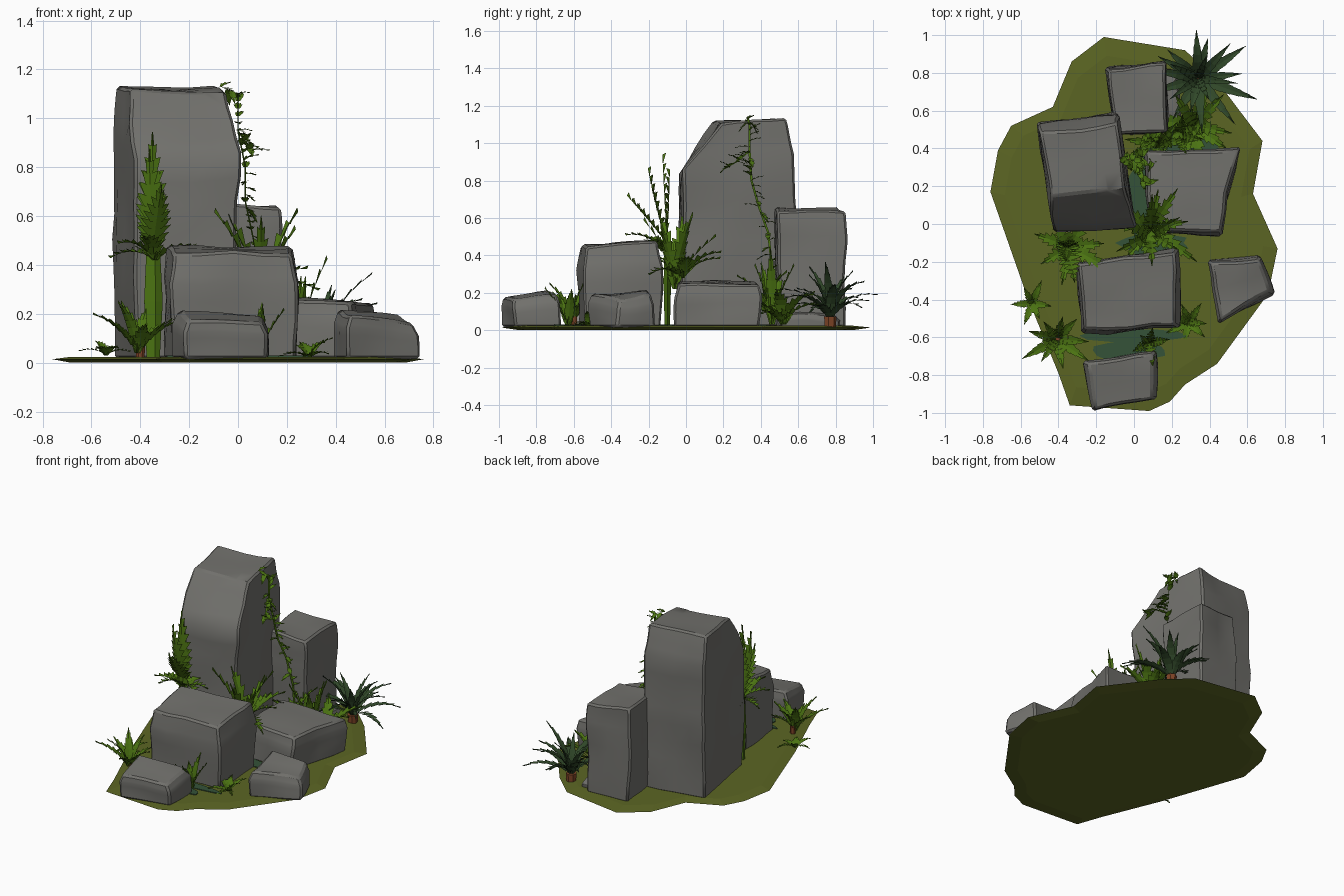
import bpy, bmesh, math, random
from mathutils import Vector, noise

if "Cube" in bpy.data.objects:
    bpy.data.objects.remove(bpy.data.objects["Cube"])

random.seed(4)


def mat(name, r, g, b):
    m = bpy.data.materials.new(name)
    m.diffuse_color = (r, g, b, 1)
    m.use_nodes = True
    m.node_tree.nodes["Principled BSDF"].inputs["Base Color"].default_value = m.diffuse_color
    return m


ROCK = mat("stone grey", 0.165, 0.163, 0.15)
GRASS = mat("olive ground", 0.105, 0.13, 0.017)
LEAF = mat("leaf green", 0.07, 0.17, 0.006)
DARK = mat("dark leaf green", 0.03, 0.065, 0.022)
MOSS = mat("moss green", 0.035, 0.085, 0.04)
BROWN = mat("red brown", 0.22, 0.06, 0.02)


def finish(bm, name, material, smooth=None):
    me = bpy.data.meshes.new(name)
    bm.to_mesh(me)
    bm.free()
    ob = bpy.data.objects.new(name, me)
    bpy.context.collection.objects.link(ob)
    me.materials.append(material)
    if smooth:
        for p in me.polygons:
            p.use_smooth = True
        me.set_sharp_from_angle(angle=math.radians(smooth))
    return ob


def skin(bm, rings):
    """Join closed rings of points and cap both ends."""
    vs = [[bm.verts.new(p) for p in r] for r in rings]
    n = len(vs[0])
    for a, b in zip(vs, vs[1:]):
        for i in range(n):
            j = (i + 1) % n
            bm.faces.new((a[i], a[j], b[j], b[i]))
    bm.faces.new(vs[0][::-1])
    bm.faces.new(vs[-1])


def rock(name, rings, rough=0.022):
    """Blocky stone: loft four-sided rings, subdivide, dent with noise."""
    bm = bmesh.new()
    skin(bm, rings)
    bmesh.ops.subdivide_edges(bm, edges=bm.edges[:], cuts=3, use_grid_fill=True)
    for v in bm.verts:
        d = noise.noise_vector(v.co * 4.5) * rough
        if v.co.z < 0.03:
            d.z = 0
        v.co += d
    bmesh.ops.recalc_face_normals(bm, faces=bm.faces[:])
    ob = finish(bm, name, ROCK, 42)
    b = ob.modifiers.new("worn_edges", "BEVEL")
    b.width, b.limit_method, b.angle_limit = 0.012, "ANGLE", math.radians(48)


def block(name, corners, tops, inset=0.93):
    """Stone from a plan outline and the height of each corner."""
    cx, cy = (sum(c[k] for c in corners) / 4 for k in (0, 1))

    def ring(s, h):
        return [(cx + (x - cx) * s, cy + (y - cy) * s, z * h + 0.015 * (h == 0))
                for (x, y), z in zip(corners, tops)]
    rock(name, [ring(0.97, 0), ring(1.0, 0.72), ring(inset, 1)])


# Ground slab with an irregular edge
edge = [(-.16, .99), (.27, .92), (.43, .77), (.68, .44), (.63, .16), (.76, -.13), (.71, -.37),
        (.44, -.74), (.27, -.85), (.19, -.94), (.08, -.99), (-.34, -.96), (-.40, -.79),
        (-.56, -.40), (-.76, .17), (-.72, .39), (-.65, .52), (-.43, .62), (-.33, .86)][::-1]
bm = bmesh.new()
skin(bm, [[(x * s, y * s, z) for x, y in edge] for s, z in ((.9, 0), (1, .014), (.9, .024))])
bmesh.ops.recalc_face_normals(bm, faces=bm.faces[:])
finish(bm, "ground", GRASS)

# Stones, corners ordered front-left, front-right, back-right, back-left
rock("tall_stone", [
    [(-.42, -.03, .015), (0, -.01, .015), (-.09, .58, .015), (-.51, .52, .015)],
    [(-.42, -.04, .45), (0, -.02, .45), (-.09, .59, .5), (-.51, .53, .5)],
    [(-.42, -.03, .82), (.01, -.02, .86), (-.08, .59, .93), (-.51, .53, .95)],
    [(-.44, .14, 1.12), (-.05, .2, 1.11), (-.1, .53, 1.13), (-.49, .48, 1.13)]])
block("back_stone", [(-.10, .47), (.18, .49), (.17, .86), (-.15, .83)], (.66, .64, .64, .65), .96)
block("middle_stone", [(.08, -.06), (.46, -.06), (.56, .40), (.05, .38)], (.26, .25, .24, .26), .95)
block("front_stone", [(-.28, -.58), (.25, -.55), (.23, -.13), (-.31, -.21)], (.46, .44, .48, .48), .92)
block("right_small_stone", [(.45, -.52), (.74, -.37), (.67, -.17), (.38, -.19)], (.2, .17, .2, .22), .9)
block("front_small_stone", [(-.23, -.99), (.12, -.92), (.11, -.67), (-.27, -.73)], (.18, .17, .18, .22), .9)
block("buried_stone", [(.1, .5), (.24, .52), (.23, .82), (.1, .82)], (.1, .08, .08, .1), .8)

# Flat moss at the foot of the stones
for i, (x, y, a, b) in enumerate([(-.03, -.67, .22, .05), (0, -.59, .27, .04), (.27, .4, .22, .06),
                                  (.04, .12, .07, .24), (.1, -.1, .2, .06)]):
    bm = bmesh.new()
    r = [(x + a * math.cos(k * .524) * random.uniform(.8, 1.1),
          y + b * math.sin(k * .524) * random.uniform(.8, 1.2)) for k in range(12)]
    skin(bm, [[(p, q, z) for p, q in r] for z in (.02, .029)])
    finish(bm, f"moss_{i}", MOSS)


def frond(bm, base, az, pitch, length, width, droop, saw=0.45, n=7):
    """Folded, bending leaf blade; saw < 1 gives a toothed edge."""
    p = Vector(base)
    flat = Vector((math.cos(az), math.sin(az), 0))
    side = Vector((-math.sin(az), math.cos(az), 0))

    def row(p, w, up):
        return [bm.verts.new(p + side * w + up), bm.verts.new(p), bm.verts.new(p - side * w + up)]
    for i in range(n):
        a = pitch - droop * i / n
        d = flat * math.cos(a) + Vector((0, 0, math.sin(a)))
        q = p + d * length / n
        up = (d.cross(side)) * width * .3
        w0, w1 = (width * (math.sin(math.pi * (.12 + .88 * t) ** .8) + .03) for t in (i / n, (i + 1) / n))
        back = d * -.15 * length / n
        r0 = row(p, w0 * saw, up * 0)
        r1 = row(q, w1, up - back)
        for k in (0, 1):
            bm.faces.new((r0[k], r0[k + 1], r1[k + 1], r1[k]))
        p = q


def plant(name, base, count, length, width, pitch, droop, material=LEAF, saw=0.45, turn=0.0):
    """Rosette of fronds spread evenly around a base."""
    bm = bmesh.new()
    for i in range(count):
        frond(bm, base, turn + i * math.tau / count + random.uniform(-.2, .2),
              math.radians(random.uniform(*pitch)), length * random.uniform(.75, 1.1),
              width, math.radians(droop), saw)
    return finish(bm, name, material)


# Tall fern in front of the tall stone: broad stem, upright fronds, spreading crown
bm = bmesh.new()
for az, pit, ln, dr in ((-1.57, 86, .48, -2), (-1.7, 72, .42, -8), (-1.4, 52, .34, 5), (1.5, 88, .4, 0)):
    frond(bm, (-.35, -.1, .46), az, math.radians(pit), ln, .065, math.radians(dr), .4, 9)
finish(bm, "tall_fern_upright", LEAF)
bm = bmesh.new()
skin(bm, [[(-.35 + r * math.cos(k * 1.257), -.1 + r * .5 * math.sin(k * 1.257), z) for k in range(5)]
          for r, z in ((.03, .02), (.042, .25), (.03, .48))])
finish(bm, "tall_fern_stem", LEAF)
plant("tall_fern_crown", (-.34, -.12, .42), 7, .25, .045, (25, 55), 70, turn=.2)
plant("middle_fern_high", (.09, -.06, .22), 6, .44, .05, (65, 84), 35, turn=.5)
plant("middle_fern_low", (.09, -.02, .28), 8, .3, .045, (25, 55), 60)

# Dark spiky plant at the back right, with red-brown root
plant("spiky_plant", (.34, .77, .06), 14, .33, .028, (35, 75), 75, DARK, .9)
plant("spiky_plant_top", (.34, .77, .06), 5, .36, .022, (70, 85), 45, DARK, .9)
for i, (x, y, r) in enumerate([(.34, .77, .035), (-.4, -.6, .02)]):
    bm = bmesh.new()
    bmesh.ops.create_cone(bm, cap_ends=True, segments=7, radius1=r * .9, radius2=r, depth=.055)
    bmesh.ops.translate(bm, verts=bm.verts[:], vec=(x, y, .045))
    finish(bm, f"plant_root_{i}", BROWN)

# Bushes around the base
plant("left_bush", (-.41, -.61, .04), 9, .25, .03, (35, 80), 45, LEAF, .8)
plant("left_sprout", (-.54, -.42, .03), 6, .13, .022, (30, 75), 60, LEAF, .7)
plant("right_back_bush", (.32, .52, .03), 9, .27, .045, (35, 75), 75, LEAF, .6)
plant("right_back_tuft", (.24, .46, .03), 5, .38, .035, (72, 86), 20, LEAF, .7)
plant("gap_tuft", (.13, .42, .1), 6, .25, .035, (40, 80), 60, LEAF, .6)
plant("front_tuft", (.08, -.63, .02), 5, .22, .03, (65, 88), 20, LEAF, .8)
plant("front_sprout", (.29, -.52, .02), 7, .13, .024, (20, 70), 60, LEAF, .7)

# Vine hanging down the side of the tall stone
path = [Vector(p) for p in ((-.07, .33, 1.13), (0, .34, 1.1), (.0, .34, .95), (.03, .35, .8),
                            (.03, .39, .66), (.06, .44, .52), (.1, .46, .33), (.12, .45, .12))]
branch = [Vector(p) for p in ((.0, .33, .95), (.03, .27, .9), (.06, .2, .86))]
bm = bmesh.new()
for line in (path, branch):
    for a, b in zip(line, line[1:]):
        o = Vector((.003, .006, 0))
        bm.faces.new([bm.verts.new(v) for v in (a - o, a + o, b + o, b - o)])
        for k in range(5):
            frond(bm, a.lerp(b, k / 5), random.uniform(-1.9, 1.9), random.uniform(-.8, .7),
                  random.uniform(.04, .08), .018, .6, .8, 3)
finish(bm, "hanging_vine", LEAF)
